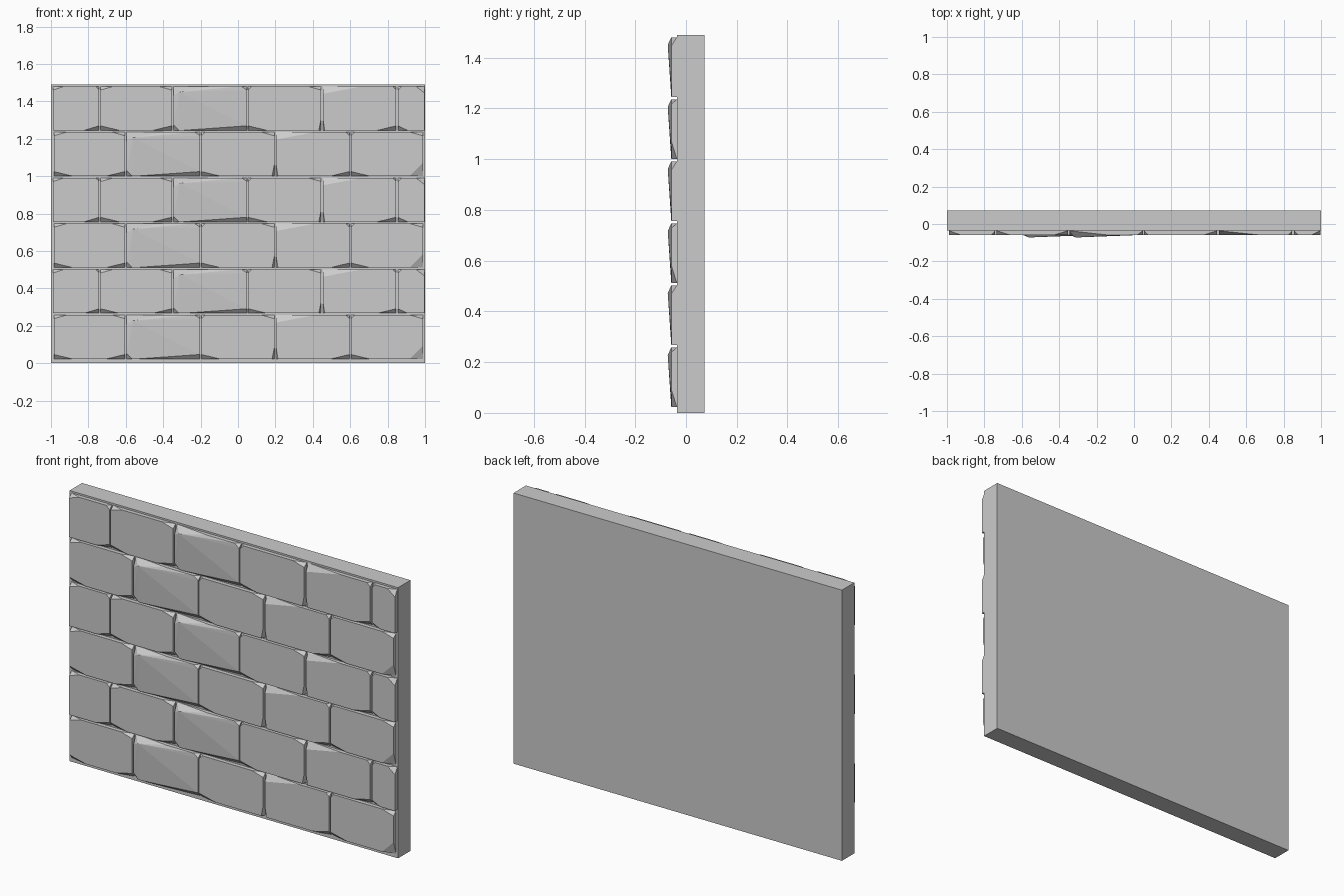
import bpy, bmesh

if "Cube" in bpy.data.objects:
    bpy.data.objects.remove(bpy.data.objects["Cube"])

SLAB_F, FACE, PEAK, BACK = -0.036, -0.058, -0.072, 0.072
H, PITCH, Z0, TOP = 0.235, 0.2445, 0.023, 1.49


def finish(name, bm):
    bmesh.ops.recalc_face_normals(bm, faces=bm.faces[:])
    me = bpy.data.meshes.new(name)
    bm.to_mesh(me)
    bm.free()
    ob = bpy.data.objects.new(name, me)
    bpy.context.collection.objects.link(ob)
    return ob


def add_brick(bm, x0, x1, z, bl=(0, 0), br=(0, 0), tr=(0, 0), tl=(0, 0), peak=None):
    """Stone block: square back, front corners chipped by (dx, dz)."""
    z1 = z + H
    pts = {(x, SLAB_F, h) for x in (x0, x1) for h in (z, z1)}
    corners = [(x0, z, 1, 1, bl), (x1, z, -1, 1, br), (x1, z1, -1, -1, tr), (x0, z1, 1, -1, tl)]
    for cx, cz, sx, sz, (dx, dz) in corners:
        pts.add((cx + sx * dx, FACE, cz))
        pts.add((cx, FACE, cz + sz * dz))
    if peak:
        pts.add((x0 + peak[0], PEAK, z + peak[1]))
    part = bmesh.new()
    for p in pts:
        part.verts.new(p)
    bmesh.ops.convex_hull(part, input=part.verts[:])
    bmesh.ops.dissolve_limit(part, angle_limit=0.01, verts=part.verts[:], edges=part.edges[:])
    tmp = bpy.data.meshes.new("tmp")
    part.to_mesh(tmp)
    part.free()
    bm.from_mesh(tmp)
    bpy.data.meshes.remove(tmp)


# Repeating stones: left, right and chips
A = (-0.985, -0.604, dict(bl=(.10, .024), br=(.10, .024), tr=(.07, .02), tl=(.07, .02)))
B = (-0.596, -0.202, dict(bl=(.03, .03), br=(.34, .024), tr=(.03, .02), tl=(.20, .05), peak=(.035, .205)))
C = (-0.196, 0.194, dict(bl=(.10, .024), br=(.012, .06), tr=(.07, .02), tl=(.02, .02)))
D = (0.204, 0.596, dict(bl=(.01, .06), br=(.10, .024), tr=(.02, .02), tl=(.21, .04)))
E = (0.604, 0.988, dict(bl=(.10, .024), br=(.07, .07), tr=(.07, .02), tl=(.02, .02)))
# Cut stones for the shifted courses
LEFT = (-0.988, -0.742, dict(br=(.08, .024), tr=(.02, .02), tl=(.06, .02)))
RIGHT = (0.856, 0.996, dict(bl=(.05, .024), tr=(.045, .035), tl=(.02, .02)))

# Wall slab
bm = bmesh.new()
bmesh.ops.create_cube(bm, size=1)
for v in bm.verts:
    v.co = (v.co.x * 2, BACK if v.co.y > 0 else SLAB_F, TOP if v.co.z > 0 else 0)
finish("wall_slab", bm)

# Stone courses
for row in range(6):
    bm = bmesh.new()
    z = Z0 + row * PITCH
    if row % 2 == 0:
        stones = [A, B, C, D, E]
    else:
        stones = [LEFT] + [(a + .25, b + .25, c) for a, b, c in (A, B, C, D)] + [RIGHT]
    for a, b, chips in stones:
        add_brick(bm, a, b, z, **chips)
    finish(f"stone_course_{row + 1}", bm)
